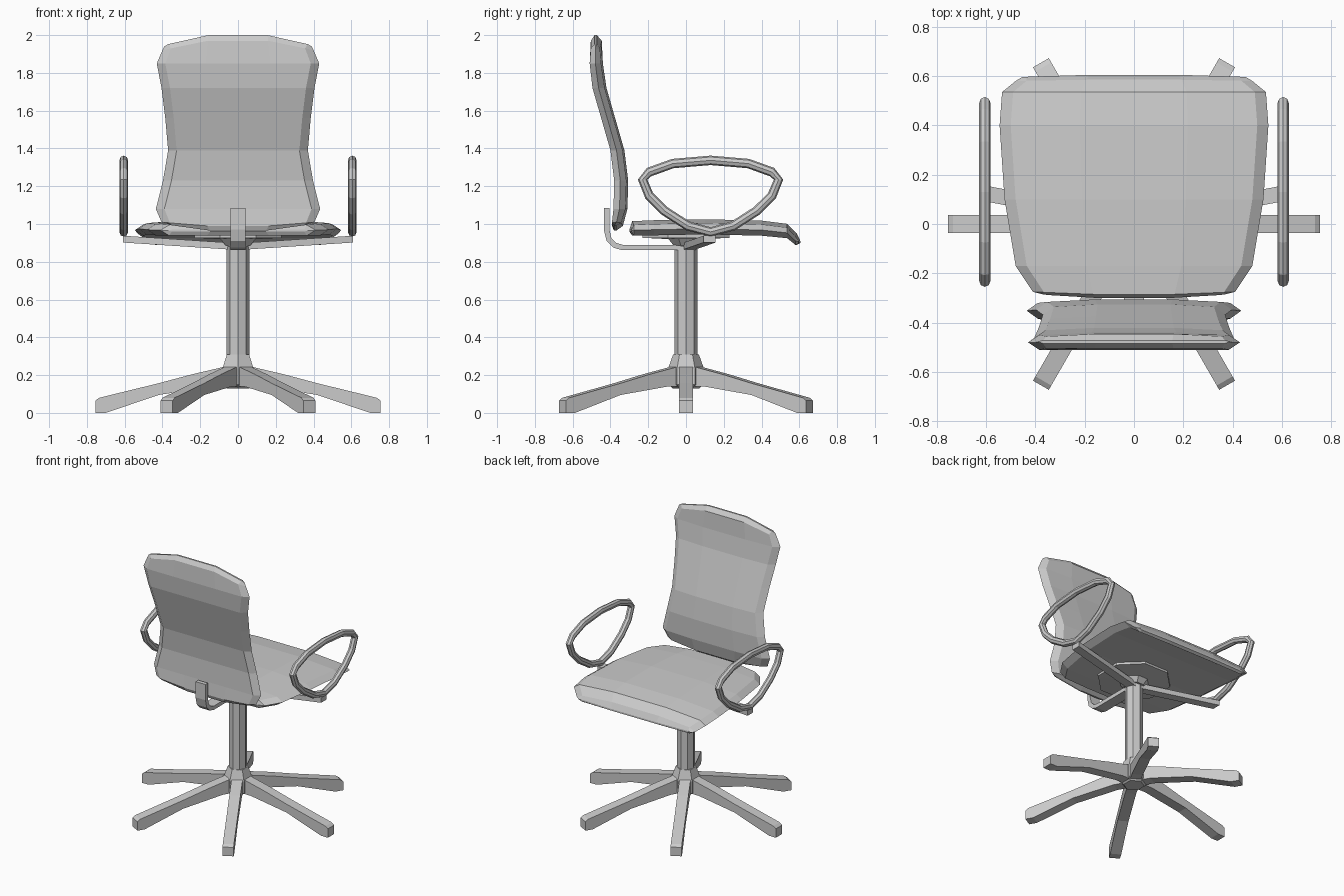
import bpy, bmesh
from math import cos, sin, pi, tau
from mathutils import Vector, Matrix

if "Cube" in bpy.data.objects:
    bpy.data.objects.remove(bpy.data.objects["Cube"])


def loft(name, rings, closed=False):
    """Skin equal-length vertex rings; cap the ends unless closed."""
    bm = bmesh.new()
    rs = [[bm.verts.new(p) for p in r] for r in rings]
    n = len(rs[0])
    pairs = list(zip(rs, rs[1:])) + ([(rs[-1], rs[0])] if closed else [])
    for a, b in pairs:
        for i in range(n):
            j = (i + 1) % n
            bm.faces.new((a[i], a[j], b[j], b[i]))
    if not closed:
        bm.faces.new(rs[0])
        bm.faces.new(rs[-1])
    bmesh.ops.recalc_face_normals(bm, faces=bm.faces)
    me = bpy.data.meshes.new(name)
    bm.to_mesh(me)
    bm.free()
    ob = bpy.data.objects.new(name, me)
    bpy.context.collection.objects.link(ob)
    return ob


def lathe(name, profile, sides, turn=0.0):
    return loft(name, [[(r * cos(turn + tau * i / sides), r * sin(turn + tau * i / sides), z)
                        for i in range(sides)] for r, z in profile])


def bar(name, profile, half, angle):
    """Extrude a (distance, height) profile sideways, then turn it about z."""
    m = Matrix.Rotation(angle, 3, 'Z')
    return loft(name, [[m @ Vector((d, s * half, z)) for d, z in profile] for s in (-1, 1)])


def cushion(name, rows, upright, bulge):
    """Pad with a ridge round the rim; rows: along, half width, depth, half thickness, rim shift."""
    rings = []
    for v, hw, c, t, shift in rows:
        face = hw - 0.045 if t > 0.02 else hw - 0.02
        mid = 0.4 * hw
        b = bulge if t > 0.02 else 0
        half = [(hw, v + shift, c), (face, v + shift * 0.8, c + t), (mid, v, c + t + b)]
        low = [(mid, v, c - t), (face, v + shift * 0.8, c - t)]
        flip = lambda pts: [(-x, a, d) for x, a, d in reversed(pts)]
        ring = half + flip(half) + flip(low) + low
        rings.append([(x, d, a) if upright else (x, a, d) for x, a, d in ring])
    return loft(name, rings)


# Six-legged base
leg = [(0.04, 0.14), (0.13, 0.14), (0.42, 0.095), (0.70, 0.0), (0.755, 0.0), (0.755, 0.065),
       (0.735, 0.08), (0.42, 0.157), (0.24, 0.205), (0.09, 0.24), (0.04, 0.26)]
for k in range(6):
    bar("base_leg", leg, 0.037, k * pi / 3)
lathe("base_hub", [(0.07, 0.13), (0.095, 0.15), (0.095, 0.235), (0.068, 0.31)], 6, pi / 6)

# Column and plate under the seat
lathe("column", [(0.06, 0.13), (0.06, 0.88)], 8)
lathe("seat_plate", [(0.07, 0.885), (0.10, 0.92), (0.25, 0.927), (0.25, 0.945)], 8, pi / 8)

# Seat with front lip
cushion("seat", [(-0.30, 0.37, 0.965, 0.005, 0.015), (-0.285, 0.41, 0.967, 0.028, 0.01),
                 (-0.17, 0.48, 0.97, 0.03, 0), (0.1, 0.525, 0.975, 0.03, 0),
                 (0.4, 0.545, 0.968, 0.03, 0), (0.535, 0.535, 0.953, 0.028, 0),
                 (0.585, 0.48, 0.91, 0.022, -0.005), (0.605, 0.455, 0.905, 0.006, -0.01)],
        False, 0.02)

# Backrest
cushion("backrest", [(0.965, 0.37, -0.375, 0.006, 0.035), (0.99, 0.405, -0.368, 0.024, 0.02),
                     (1.08, 0.435, -0.352, 0.032, 0), (1.23, 0.397, -0.348, 0.032, 0),
                     (1.39, 0.37, -0.368, 0.032, 0), (1.56, 0.385, -0.417, 0.032, 0),
                     (1.72, 0.405, -0.463, 0.032, 0), (1.85, 0.43, -0.48, 0.03, 0),
                     (1.97, 0.40, -0.48, 0.024, -0.05), (2.0, 0.39, -0.478, 0.006, -0.06)],
        True, 0.01)

# Bent strip carrying the backrest
strip = [(-0.05, 0.862), (0.34, 0.862), (0.385, 0.875), (0.42, 0.91), (0.435, 0.97),
         (0.435, 1.085), (0.405, 1.085), (0.405, 0.97), (0.395, 0.925), (0.37, 0.9),
         (0.335, 0.89), (-0.05, 0.89)]
bar("back_support", strip, 0.04, -pi / 2)

# Looped armrests and their support bars
half_loop = [(0.0, 1.337), (0.2, 1.32), (0.325, 1.275), (0.36, 1.235), (0.325, 1.15),
             (0.245, 1.07), (0.12, 0.99)]
path = [Vector((y, z)) for y, z in half_loop] + [Vector((0, 0.958))]
path += [Vector((-y, z)) for y, z in reversed(half_loop[1:])]
for side in (-1, 1):
    rings = []
    for i, p in enumerate(path):
        d = (path[(i + 1) % len(path)] - path[i - 1]).normalized()
        n = Vector((-d.y, d.x))
        rings.append([(side * 0.605 + 0.023 * sin(a), 0.13 + p.x + n.x * 0.025 * cos(a),
                       p.y + n.y * 0.025 * cos(a)) for a in [tau * k / 8 for k in range(8)]])
    loft("armrest", rings, True)
    loft("arm_support", [[(side * x, y + s * 0.032, z + h)
                          for s, h in ((-1, -0.018), (1, -0.018), (1, 0.018), (-1, 0.018))]
                         for x, y, z in ((0, 0.01, 0.88), (0.61, 0.125, 0.92))])
